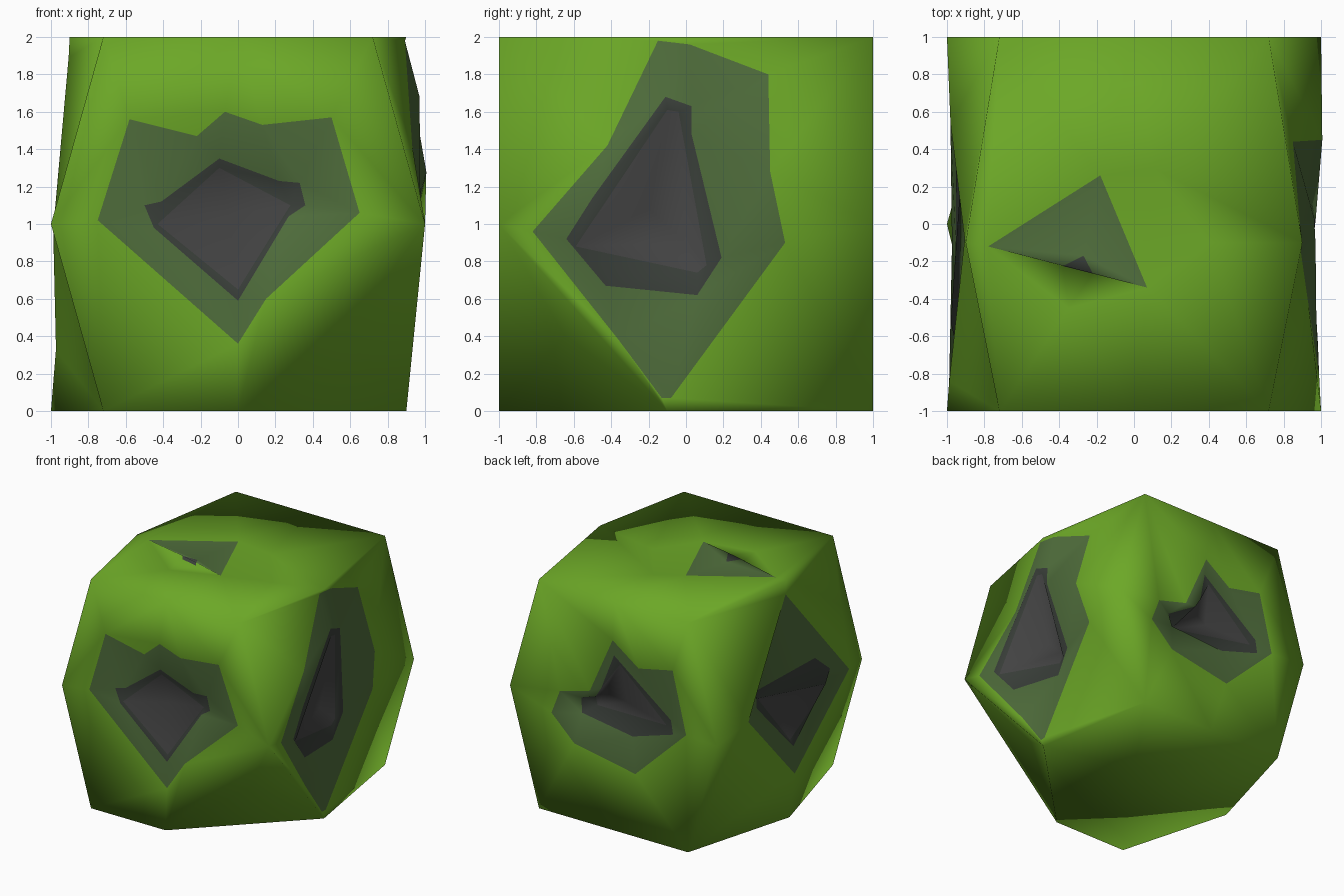
import bpy, bmesh
from mathutils import Vector
from mathutils.geometry import delaunay_2d_cdt

cube = bpy.data.objects.get("Cube")
if cube:
    bpy.data.objects.remove(cube, do_unlink=True)


def material(name, rgb):
    m = bpy.data.materials.new(name)
    m.use_nodes = True
    m.diffuse_color = (*rgb, 1)
    m.node_tree.nodes["Principled BSDF"].inputs["Base Color"].default_value = (*rgb, 1)
    return m


# Green shell, then the three nested tones of each hollow
materials = [
    material("leaf green", (0.15, 0.39, 0.02)),
    material("grey green", (0.08, 0.155, 0.045)),
    material("dark moss", (0.042, 0.05, 0.042)),
    material("charcoal", (0.06, 0.06, 0.06)),
]


def inside(point, loop):
    """Even-odd test of a point against a closed outline."""
    hit = False
    for (ax, ay, *_), (bx, by, *_) in zip(loop, loop[1:] + loop[:1]):
        if (ay > point.y) != (by > point.y):
            if point.x < ax + (point.y - ay) * (bx - ax) / (by - ay):
                hit = not hit
    return hit


def flat(u, v):
    return 1.0


def bulged(rows, low_mid, high_mid):
    """Bilinear height over a three by three lattice of a side wall."""
    def height(u, v):
        mid = low_mid + (high_mid - low_mid) * v / 2
        col = 0 if u < mid else 1
        s = (u + 1) / (mid + 1) if col == 0 else (u - mid) / (1 - mid)
        row = 0 if v < 1 else 1
        t = v - row
        low = rows[row][col] * (1 - s) + rows[row][col + 1] * s
        high = rows[row + 1][col] * (1 - s) + rows[row + 1][col + 1] * s
        return low * (1 - t) + high * t
    return height


def add_wall(bm, outline, base, place, loops=(), depths=(), pits=()):
    """Triangulate one wall around its nested hollow outlines.
    A third value on a loop point replaces the depth of its loop."""
    points, sink, edges = [], [], []
    for loop, depth in zip([outline, *loops], [0, *depths]):
        start, n = len(points), len(loop)
        points += [Vector(p[:2]) for p in loop]
        sink += [p[2] if len(p) > 2 else depth for p in loop]
        edges += [(start + i, start + (i + 1) % n) for i in range(n)]
    for u, v, depth in pits:
        points.append(Vector((u, v)))
        sink.append(depth)
    out, _, tris, origin, _, _ = delaunay_2d_cdt(points, edges, [], 0, 1e-5)
    verts = []
    for p, ids in zip(out, origin):
        depth = sink[ids[0]] if ids else 0
        verts.append(bm.verts.new(place(p.x, p.y, base(p.x, p.y) - depth)))
    for tri in tris:
        centre = sum((out[i] for i in tri), Vector((0, 0))) / 3
        face = bm.faces.new([verts[i] for i in tri])
        for tone, loop in enumerate(loops, 1):
            if inside(centre, loop):
                face.material_index = tone


# Outlines; the lower front corner on +x is cut off all three of its walls
C = 0.72
back_wall = [(-C, 0), (0, 0), (C, 0), (1, 1), (C, 2), (0, 2), (-C, 2), (-1, 1)]
front_wall = [p for p in back_wall if p != (C, 0)]
right_wall = [(-0.1, 0), (1, 0), (1, 1), (1, 2), (-0.1, 2), (-1, 2), (-1, 1)]
left_wall = [(-1, 0), (0, 0)] + right_wall[1:]
top_wall = [(-C, -1), (0, -1), (C, -1), (0.9, -0.1), (C, 1), (0, 1), (-C, 1), (-0.9, -0.1)]
bottom_wall = [p for p in top_wall[:-1] if p != (C, -1)] + [(-1, 0)]

bm = bmesh.new()

# Front wall
add_wall(bm, front_wall, flat, lambda u, v, h: (u, -h, v), [
    [(-0.58, 1.56, 0), (-0.22, 1.47), (-0.07, 1.6), (0.13, 1.53), (0.5, 1.57),
     (0.65, 1.06, 0.07), (0.15, 0.6, 0.05), (0, 0.36), (-0.75, 1.02)],
    [(-0.1, 1.35), (0.22, 1.23), (0.33, 1.22, 0.1), (0.36, 1.1, 0.1), (0.27, 1.04, 0.11),
     (0, 0.59, 0.02), (-0.45, 0.98, 0.02), (-0.5, 1.1, 0.02), (-0.41, 1.12, 0.03)],
    [(-0.1, 1.3, 0.09), (0.28, 1.1, 0.13), (0, 0.65, 0.03), (-0.43, 1, 0.03)],
], (0.02, 0.07, 0.08), [(-0.05, 1.05, 0.14)])

# Back wall, its hollow tucked under an upper lip
add_wall(bm, back_wall, flat, lambda u, v, h: (u, h, v), [
    [(0.03, 1.64), (-0.22, 1.46), (-0.55, 1.53), (-0.68, 1), (-0.19, 0.53),
     (0.4, 0.64), (0.62, 0.85), (0.54, 1.06), (0.25, 1.14)],
    [(0.03, 1.5), (0.14, 1.14, 0.08), (0.38, 1.02, 0.1), (0.36, 0.9, 0.08),
     (-0.15, 0.84), (-0.54, 0.96), (-0.52, 1.08)],
    [(-0.02, 1.43), (0.28, 0.95, 0.18), (-0.47, 1.02)],
], (0.03, 0.05, 0.06), [(-0.04, 1.08, 0.13)])

# Right-hand wall, on +x
add_wall(bm, right_wall, bulged([(C, 0.9, C), (1, 1, 1), (C, 0.9, C)], -0.1, -0.1),
         lambda u, v, h: (h, u, v), [
    [(-0.15, 1.98), (0.02, 1.96), (0.44, 1.8), (0.45, 1.28, -0.06), (0.53, 0.9, 0.05),
     (-0.08, 0.07), (-0.13, 0.07), (-0.36, 0.38), (-0.82, 0.96), (-0.42, 1.42)],
    [(-0.11, 1.68, -0.04), (0.03, 1.63, -0.04), (0.03, 1.48, -0.03), (0.19, 0.82, 0.09),
     (0.06, 0.62, 0.08), (-0.43, 0.67), (-0.64, 0.92), (-0.5, 1.14)],
    [(-0.1, 1.61, -0.03), (-0.04, 1.6, -0.03), (0.11, 0.78, 0.11), (0.06, 0.74, 0.11),
     (-0.59, 0.88)],
], (0, 0, 0.01), [(-0.2, 1.08, 0.22), (0, 0.9, 0.2)])

# Left-hand wall, on -x
add_wall(bm, left_wall, bulged([(C, 1, C), (1, 0.97, 1), (C, 0.9, C)], 0, -0.1),
         lambda u, v, h: (-h, u, v), [
    [(-0.08, 1.89), (0.54, 1.03), (-0.11, 0.33), (-0.84, 0.97)],
    [(0.36, 1.22), (-0.45, 1.2), (-0.62, 1.05), (-0.12, 0.56), (0.38, 1.08)],
    [(0.33, 1.14), (-0.56, 0.95), (-0.1, 0.62)],
], (0, 0.02, 0.04), [(-0.1, 0.9, 0.18)])

# Top wall with its shallow folds
add_wall(bm, top_wall, flat, lambda u, v, h: (u, v, 1 + h), [
    [(-0.78, -0.12), (-0.18, 0.26), (0.07, -0.34)],
    [(-0.38, -0.225), (-0.27, -0.17), (-0.22, -0.265)],
], (0.01, 0.03), [(0.1, 0.3, 0.06), (0.4, -0.1, 0.07), (-0.35, -0.45, 0.03)])

# Bottom wall
add_wall(bm, bottom_wall, flat, lambda u, v, h: (u, v, 1 - h),
         pits=[(0, 0, 0.08)])

# Join the six walls, then close the cut corner with a slightly sunken face
bmesh.ops.remove_doubles(bm, verts=bm.verts[:], dist=0.0005)
rim = [e for e in bm.edges if e.is_boundary]
corner = bmesh.ops.holes_fill(bm, edges=rim, sides=3)["faces"]
for vert in bmesh.ops.poke(bm, faces=corner)["verts"]:
    vert.co += Vector((-0.06, 0.06, 0.06))
bmesh.ops.recalc_face_normals(bm, faces=bm.faces[:])
for face in bm.faces:
    face.smooth = True

mesh = bpy.data.meshes.new("dented_block")
bm.to_mesh(mesh)
bm.free()
for m in materials:
    mesh.materials.append(m)
block = bpy.data.objects.new("dented_block", mesh)
bpy.context.collection.objects.link(block)
